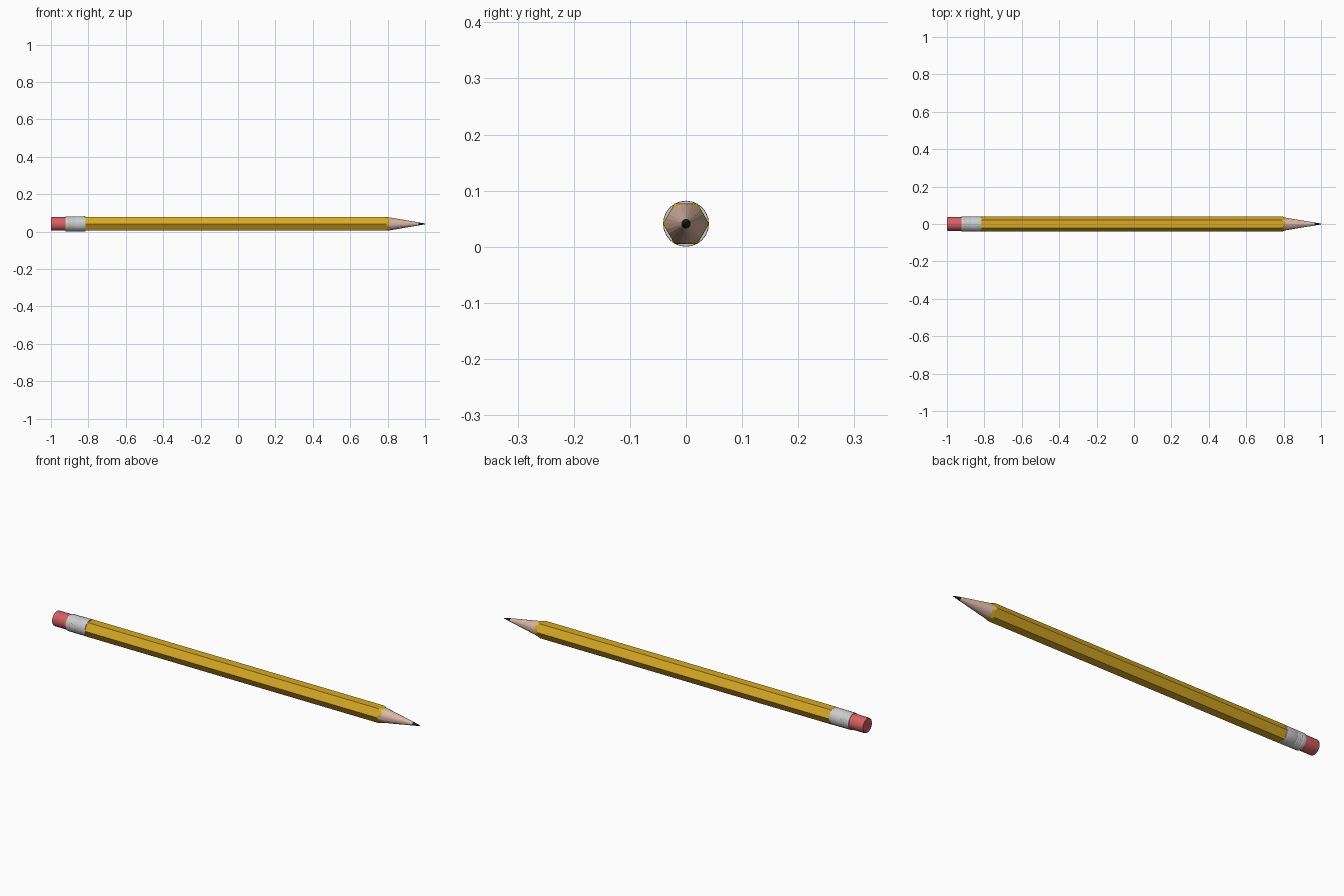
import bpy, bmesh, math

if "Cube" in bpy.data.objects:
    bpy.data.objects.remove(bpy.data.objects["Cube"])

N = 24           # sides around the pencil
ZC = 0.041       # height of the pencil axis
APO = 0.0357     # half distance across the flats
TIP_SLOPE = 0.173


def hexr(t):
    # hexagon radius, corners pointing to +-y
    return APO / math.cos(t % (math.pi / 3) - math.pi / 6)


def loft(name, rings, color=None, smooth=True):
    # each ring is a function of angle returning (x, radius)
    bm = bmesh.new()
    rows = []
    for ring in rings:
        row = []
        for i in range(N):
            t = 2 * math.pi * i / N
            x, r = ring(t)
            row.append(bm.verts.new((x, r * math.cos(t), ZC + r * math.sin(t))))
        rows.append(row)
    for a, b in zip(rows, rows[1:]):
        for i in range(N):
            j = (i + 1) % N
            bm.faces.new((a[i], a[j], b[j], b[i]))
    bm.faces.new(rows[0])
    bm.faces.new(rows[-1])
    bmesh.ops.recalc_face_normals(bm, faces=bm.faces)
    me = bpy.data.meshes.new(name)
    bm.to_mesh(me)
    bm.free()
    ob = bpy.data.objects.new(name, me)
    bpy.context.collection.objects.link(ob)
    if color:
        mat = bpy.data.materials.new(name + "_colour")
        mat.diffuse_color = (*color, 1)
        mat.use_nodes = True
        mat.node_tree.nodes["Principled BSDF"].inputs["Base Color"].default_value = mat.diffuse_color
        me.materials.append(mat)
    if smooth:
        bpy.ops.object.select_all(action='DESELECT')
        bpy.context.view_layer.objects.active = ob
        ob.select_set(True)
        bpy.ops.object.shade_smooth_by_angle(angle=math.radians(25))
    return ob


def circle(x, r):
    return lambda t: (x, r)


def scallop(t):
    # wavy paint edge, reaching furthest forward on the flats
    r = 0.0345 + 0.25 * (hexr(t) - APO)
    return 0.812 - (hexr(t) - APO) * 2.5, r


# painted hexagonal body
loft("body", [lambda t: (-0.82, hexr(t)), lambda t: (0.8 - (hexr(t) - APO) * 2, hexr(t)), scallop],
     (0.69, 0.40, 0.017), smooth=False)

# sharpened wood cone
loft("wood_cone", [scallop, circle(0.965, 0.0083)], (0.70, 0.47, 0.37), smooth=False)

# lead point
loft("lead", [circle(0.965, 0.0083), circle(1.0, 0.0018)], (0.012, 0.012, 0.012))

# metal ferrule with fine ridges
prof = [(-0.922, 0.0365), (-0.922, 0.0395), (-0.918, 0.0405)]
for k in range(4):
    x = -0.905 + k * 0.009
    prof += [(x, 0.0405), (x + 0.003, 0.0395), (x + 0.006, 0.0405)]
prof += [(-0.819, 0.041), (-0.815, 0.0405), (-0.815, 0.0365)]
loft("ferrule", [circle(x, r) for x, r in prof])

# eraser
loft("eraser", [circle(-1.0, 0.0335), circle(-0.9985, 0.0355), circle(-0.995, 0.0365), circle(-0.915, 0.0365)],
     (0.69, 0.115, 0.13))
